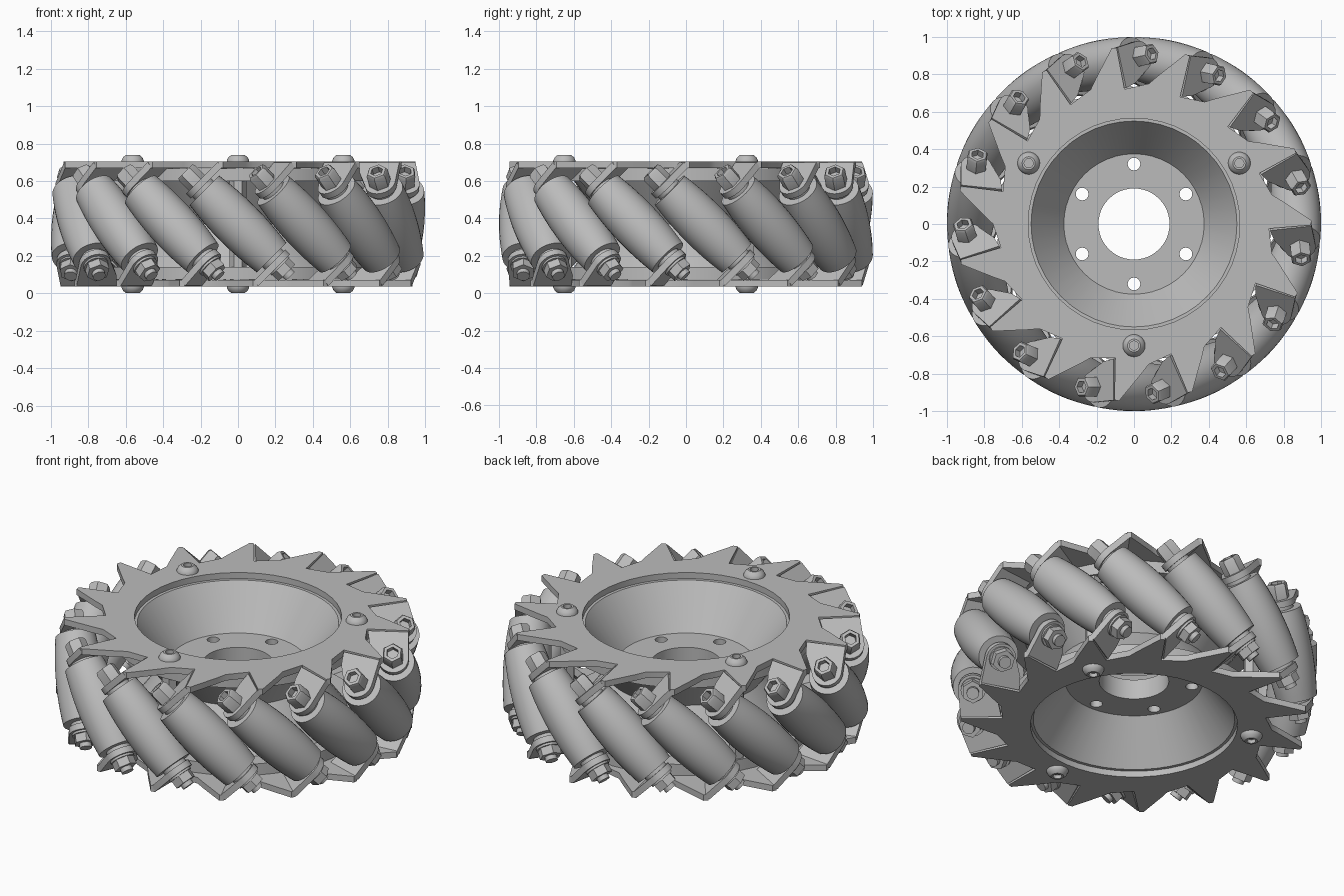
import bpy, bmesh
from math import sin, cos, pi, radians, sqrt
from mathutils import Matrix, Vector

if "Cube" in bpy.data.objects:
    bpy.data.objects.remove(bpy.data.objects["Cube"])

COUNT = 15            # rollers around the wheel
MID = 0.37            # height of the wheel's middle plane
AXLE_R = 0.87         # distance of the roller axles from the wheel axis
HALF = 0.255          # half length of a roller
TAB_T = 0.293         # tab position along the axle
made = []

steel = bpy.data.materials.new("grey_metal")
steel.use_nodes = True
steel.diffuse_color = (0.5, 0.5, 0.5, 1)
steel.node_tree.nodes["Principled BSDF"].inputs["Base Color"].default_value = (0.5, 0.5, 0.5, 1)


def add(name, mesh, matrix=Matrix()):
    ob = bpy.data.objects.new(name, mesh)
    bpy.context.collection.objects.link(ob)
    ob.matrix_world = matrix
    if not mesh.materials:
        mesh.materials.append(steel)
    made.append(ob)
    return ob


def lathe(name, parts):
    """Revolve closed (radius, height) profiles; each part is (profile, sides)."""
    bm = bmesh.new()
    for profile, sides in parts:
        rings = []
        for r, z in profile:
            n = sides if r > 0 else 1
            rings.append([bm.verts.new((r * cos(2 * pi * i / sides), r * sin(2 * pi * i / sides), z))
                          for i in range(n)])
        for a, b in zip(rings, rings[1:] + rings[:1]):
            if len(a) == len(b) == 1:
                continue
            for i in range(sides):
                j = (i + 1) % sides
                quad = [a[i % len(a)], a[j % len(a)], b[j % len(b)], b[i % len(b)]]
                bm.faces.new(list(dict.fromkeys(quad)))
    bmesh.ops.recalc_face_normals(bm, faces=bm.faces)
    mesh = bpy.data.meshes.new(name)
    bm.to_mesh(mesh)
    bm.free()
    return mesh


def rod(r, z0, z1, sides):
    return [(0, z0), (r, z0), (r, z1), (0, z1)], sides


def circle(r, n, x=0, y=0):
    return [(x + r * cos(2 * pi * i / n), y + r * sin(2 * pi * i / n)) for i in range(n)]


def sheet(name, loops, thickness):
    """Flat plate with holes, centred on its own plane."""
    curve = bpy.data.curves.new(name, 'CURVE')
    curve.dimensions = '2D'
    curve.fill_mode = 'BOTH'
    curve.extrude = thickness / 2
    for loop in loops:
        sp = curve.splines.new('POLY')
        sp.points.add(len(loop) - 1)
        for p, (x, y) in zip(sp.points, loop):
            p.co = (x, y, 0, 1)
        sp.use_cyclic_u = True
    ob = bpy.data.objects.new(name, curve)
    bpy.context.collection.objects.link(ob)
    bpy.context.view_layer.update()
    mesh = bpy.data.meshes.new_from_object(ob.evaluated_get(bpy.context.evaluated_depsgraph_get()))
    bpy.data.objects.remove(ob)
    bm = bmesh.new()
    bm.from_mesh(mesh)
    bmesh.ops.remove_doubles(bm, verts=bm.verts, dist=1e-5)
    bmesh.ops.recalc_face_normals(bm, faces=bm.faces)
    bm.to_mesh(mesh)
    bm.free()
    mesh.name = name
    return mesh


def turn(k):
    return Matrix.Rotation(pi + 2 * pi * k / COUNT, 4, 'Z')


def up(z):
    return Matrix.Translation((0, 0, z))


flip = up(MID) @ Matrix.Rotation(pi, 4, 'Y') @ up(-MID)

# Saw-toothed side plates
tooth = [(0.10, 0.715), (0.105, 0.94), (0.08, 0.945), (-0.04, 0.80), (-0.078, 0.75)]
outline = [(turn(k) @ Vector((u, r, 0))).xy for k in range(COUNT) for u, r in tooth]
plate = sheet("side_plate", [outline, circle(0.565, 48)], 0.036)
add("top_plate", plate, up(0.687))
add("bottom_plate", plate, flip @ up(0.687))

# Double dish with flanges
upper = [(0.70, 0.60), (0.70, 0.667), (0.55, 0.667), (0.375, 0.43)]
lower = [(r, 2 * MID - z) for r, z in reversed(upper)]
web = [(0.60, 0.14), (0.43, MID), (0.60, 0.60)]
add("dish", lathe("dish", [(upper + lower + web, 48)]))

# Drilled hub disc
holes = [circle(0.034, 16, 0.32 * cos(a), 0.32 * sin(a))
         for a in (radians(30 + 60 * i) for i in range(6))]
add("hub_disc", sheet("hub_disc", [circle(0.38, 48), circle(0.19, 48)] + holes, 0.12), up(MID))

# Spacer posts and button-head screws
post = lathe("spacer_post", [rod(0.045, 0.12, 0.62, 6)])
button = lathe("button_screw", [([(0, 0.69), (0.06, 0.69), (0.06, 0.708), (0.052, 0.726),
                                  (0.035, 0.74), (0.024, 0.74), (0.024, 0.718), (0, 0.718)], 24)])
for i in range(3):
    spot = Matrix.Rotation(radians(120 * i), 4, 'Z') @ Matrix.Translation((0, -0.65, 0))
    add(f"spacer_post_{i + 1}", post, spot)
    add(f"top_screw_{i + 1}", button, spot)
    add(f"bottom_screw_{i + 1}", button, flip @ spot)

# Barrel roller whose outer face follows the wheel's rim
barrel = []
for i in range(13):
    t = HALF * (i / 6 - 1)
    barrel.append((1 - sqrt(AXLE_R ** 2 + t * t / 2), t))
barrel = [(0, -HALF), (0.09, -HALF)] + barrel + [(0.09, HALF), (0, HALF)]
roller = lathe("roller", [(barrel, 32)])

# Bent tab with a round tip, laid out around the axle
tip = [(0.083 * cos(a), 0.083 * sin(a)) for a in (radians(-75 + 15 * i) for i in range(12))]
tab = sheet("tab", [[(-0.155, -0.15), (-0.08, -0.135)] + tip + [(-0.155, 0.072)]], 0.036)

# Socket bolt, and washer with nut and thread end
seat = TAB_T + 0.018
bolt = lathe("bolt", [rod(0.07, HALF, TAB_T, 24),
                      ([(0, seat), (0.06, seat), (0.06, 0.385), (0.052, 0.398), (0.034, 0.398),
                        (0.034, 0.36), (0, 0.36)], 6)])
nut = lathe("nut", [rod(0.07, HALF, TAB_T, 24), rod(0.068, seat, seat + 0.012, 24),
                    rod(0.063, seat + 0.012, 0.37, 6), rod(0.034, 0.36, 0.395, 16)])

tilt = Matrix.Translation((0, AXLE_R, MID)) @ Matrix.Rotation(radians(45), 4, 'Y')
back = Matrix.Rotation(pi, 4, 'Y')
for k in range(COUNT):
    frame = turn(k) @ tilt
    add(f"roller_{k + 1}", roller, frame)
    add(f"top_tab_{k + 1}", tab, frame @ up(TAB_T))
    add(f"bottom_tab_{k + 1}", tab, frame @ back @ up(TAB_T))
    add(f"bolt_{k + 1}", bolt, frame)
    add(f"nut_{k + 1}", nut, frame @ back)

# Smooth round surfaces, keep hard edges
bpy.ops.object.select_all(action='DESELECT')
for ob in made:
    ob.select_set(True)
bpy.context.view_layer.objects.active = made[0]
bpy.ops.object.shade_smooth_by_angle(angle=radians(30))
